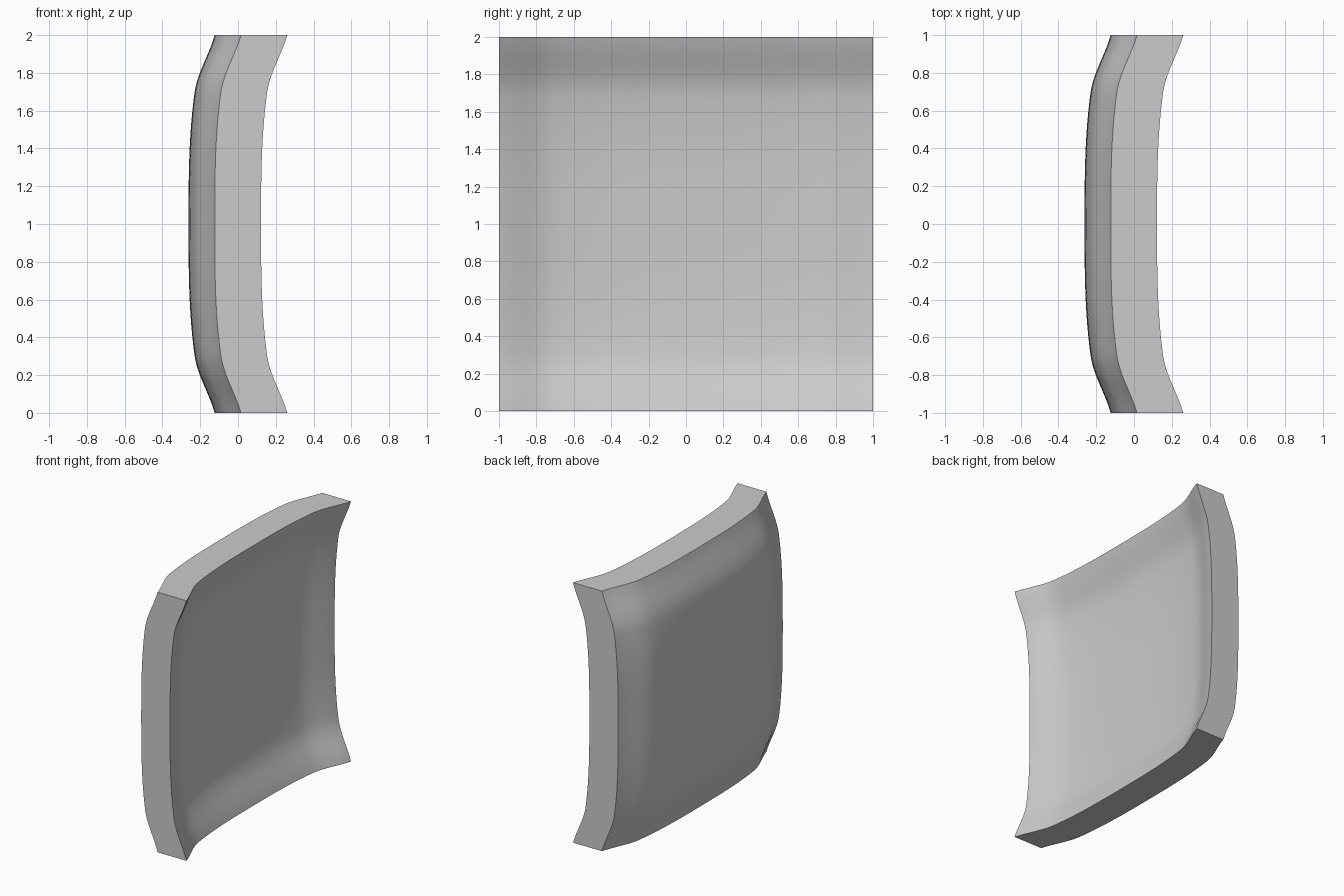
import bpy
import bmesh
from mathutils import Vector

# Remove the default cube
cube = bpy.data.objects.get("Cube")
if cube:
    bpy.data.objects.remove(cube, do_unlink=True)

SEGMENTS = 48
THICKNESS = 0.245
OUTER_X = -0.262


def rise(t):
    """Bowed profile from the middle (0) to the rim (1), flaring near the rim."""
    t = min(abs(t), 1.0)
    s = max(0.0, (t - 0.7) / 0.3)
    return 0.095 * t ** 3 + 0.044 * s * s * (3 - 2 * s)


# Plain grey
grey = bpy.data.materials.new("plain_grey")
grey.use_nodes = True
colour = (0.6, 0.6, 0.6, 1.0)
grey.diffuse_color = colour
grey.node_tree.nodes["Principled BSDF"].inputs["Base Color"].default_value = colour

# Curved sheet: the same profile swept across the width and the height
bm = bmesh.new()
bmesh.ops.create_grid(bm, x_segments=SEGMENTS, y_segments=SEGMENTS, size=1.0)
for v in bm.verts:
    y, z = v.co.x, v.co.y
    v.co = Vector((OUTER_X + rise(y) + rise(z), y, z + 1.0))

# Give the sheet its thickness with straight rim walls
result = bmesh.ops.extrude_face_region(bm, geom=bm.faces[:], use_keep_orig=True)
moved = [g for g in result["geom"] if isinstance(g, bmesh.types.BMVert)]
bmesh.ops.translate(bm, verts=moved, vec=(THICKNESS, 0, 0))
bmesh.ops.recalc_face_normals(bm, faces=bm.faces[:])

mesh = bpy.data.meshes.new("curved_panel")
bm.to_mesh(mesh)
bm.free()
mesh.materials.append(grey)

panel = bpy.data.objects.new("curved_panel", mesh)
bpy.context.collection.objects.link(panel)

# Smooth faces, crisp rim
bpy.ops.object.select_all(action="DESELECT")
panel.select_set(True)
bpy.context.view_layer.objects.active = panel
bpy.ops.object.shade_smooth_by_angle(angle=0.6)
